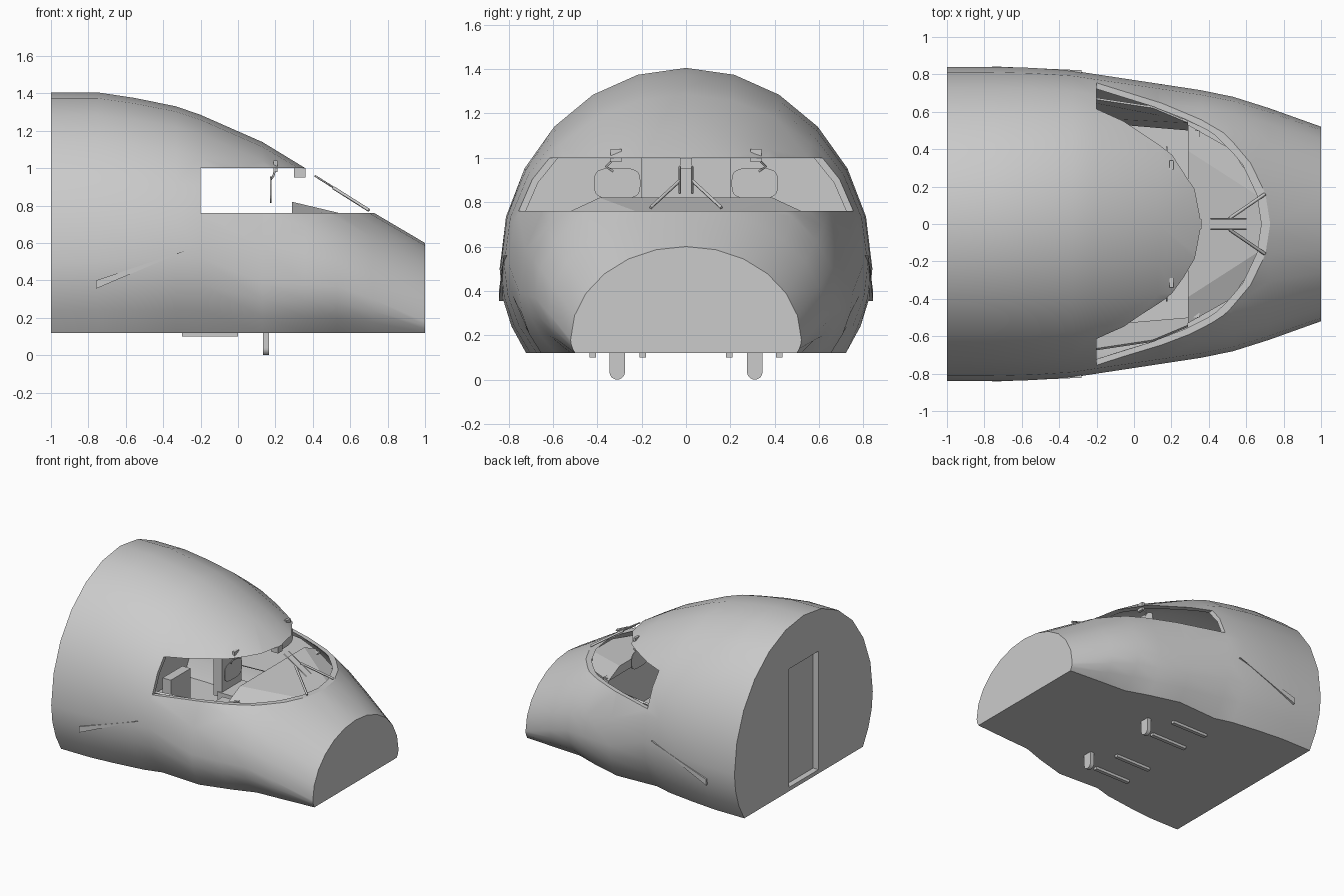
import bpy, bmesh, math
from mathutils import Vector

cube = bpy.data.objects.get("Cube")
if cube:
    bpy.data.objects.remove(cube)

grey = bpy.data.materials.new("light grey")
grey.use_nodes = True
grey.diffuse_color = (0.6, 0.6, 0.6, 1)
grey.node_tree.nodes["Principled BSDF"].inputs["Base Color"].default_value = (0.6, 0.6, 0.6, 1)

# Hull stations: x, half width, top, widest height, lower radius
STATIONS = [(-1, .84, 1.405, .50, .74), (-.75, .84, 1.405, .50, .74),
            (-.55, .835, 1.375, .51, .72), (-.33, .82, 1.33, .52, .70),
            (-.2, .80, 1.285, .52, .66), (.13, .75, 1.14, .39, .55),
            (.36, .715, 1.0, .38, .46), (.53, .68, .885, .37, .40),
            (.72, .62, .765, .30, .33), (1, .52, .60, .18, .22)]
FLOOR = .12


def make(name, bm):
    bmesh.ops.recalc_face_normals(bm, faces=bm.faces)
    mesh = bpy.data.meshes.new(name)
    bm.to_mesh(mesh)
    bm.free()
    mesh.materials.append(grey)
    obj = bpy.data.objects.new(name, mesh)
    bpy.context.collection.objects.link(obj)
    return obj


def box(name, x, y, z):
    bm = bmesh.new()
    bmesh.ops.create_cube(bm, size=1)
    for v in bm.verts:
        v.co = Vector([(r[0] + r[1]) / 2 + c * (r[1] - r[0]) for r, c in zip((x, y, z), v.co)])
    return make(name, bm)


def prism(name, front, back):
    """Solid between two matching polygons."""
    bm = bmesh.new()
    a = [bm.verts.new(p) for p in front]
    b = [bm.verts.new(p) for p in back]
    bm.faces.new(a)
    bm.faces.new(b[::-1])
    for i in range(len(a)):
        j = (i + 1) % len(a)
        bm.faces.new((a[i], b[i], b[j], a[j]))
    return make(name, bm)


def rod(name, points, radius):
    curve = bpy.data.curves.new(name, 'CURVE')
    curve.dimensions = '3D'
    curve.bevel_depth = radius
    curve.bevel_resolution = 0
    curve.use_fill_caps = True
    line = curve.splines.new('POLY')
    line.points.add(len(points) - 1)
    for p, co in zip(line.points, points):
        p.co = (*co, 1)
    curve.materials.append(grey)
    obj = bpy.data.objects.new(name, curve)
    bpy.context.collection.objects.link(obj)


def loft(name, inset, x_inset):
    bm = bmesh.new()
    rings = []
    floor = FLOOR + inset
    for x, w, top, mid, low in STATIONS:
        w, low = w - inset, low - inset
        x = max(-1 + x_inset, min(1 - x_inset, x))
        pts = []
        end = math.asin(min(.98, (mid - floor) / low))
        angles = [-end, -end * 2 / 3, -end / 3] + [math.radians(15 * i) for i in range(7)]
        for a in angles:
            r = low if a < 0 else top - inset - mid
            pts.append((w * math.cos(a), mid + r * math.sin(a)))
        ring = pts + [(-y, z) for y, z in pts[-2::-1]]
        rings.append([bm.verts.new((x, y, z)) for y, z in ring])
    n = len(rings[0])
    for a, b in zip(rings, rings[1:]):
        for i in range(n):
            j = (i + 1) % n
            bm.faces.new((a[i], a[j], b[j], b[i]))
    bm.faces.new(rings[0])
    bm.faces.new(rings[-1])
    return make(name, bm)


# Hull shell, hollowed, with window band and rear doorway cut through
hull = loft("fuselage_shell", 0, 0)
cutters = [loft("cabin_cutter", .03, .05),
           box("window_cutter", (-.2, 1.2), (-1, 1), (.76, 1.0)),
           box("door_cutter", (-1.1, -.9), (-.18, .18), (.15, 1.06))]
bpy.context.view_layer.objects.active = hull
for cutter in cutters:
    mod = hull.modifiers.new("cut", 'BOOLEAN')
    mod.operation = 'DIFFERENCE'
    mod.solver = 'EXACT'
    mod.object = cutter
    bpy.ops.object.modifier_apply(modifier=mod.name)
    bpy.data.objects.remove(cutter)
bpy.ops.object.select_all(action='DESELECT')
hull.select_set(True)
bpy.ops.object.shade_smooth_by_angle(angle=math.radians(30))

box("cabin_door", (-.955, -.935), (-.2, .2), (.14, 1.08))

# Instrument panel and sloping glare shield
edge = [(.29, .53, .755), (.29, .39, .82), (.29, -.39, .82), (.29, -.53, .755)]
nose = [(.52, .40, .735), (.71, .12, .72), (.71, -.12, .72), (.52, -.40, .735)]
prism("glare_shield", edge, nose)
box("instrument_panel", (.31, .35), (-.5, .5), (.3, .76))
box("centre_console", (-.2, .32), (-.1, .1), (.14, .42))
box("compass", (.30, .36), (-.028, .028), (.95, 1.0))

for side, s in (("left", 1), ("right", -1)):
    # Wiper arm and blade on the windscreen
    rod(f"{side}_wiper_arm", [(.70, .16 * s, .775), (.51, .03 * s, .895)], .009)
    rod(f"{side}_wiper_blade", [(.41, .028 * s, .96), (.60, .028 * s, .84)], .005)

    # Rounded display glass with hanging bracket
    outline = []
    for i in range(24):
        a = math.tau * i / 24
        c, t = math.cos(a), math.sin(a)
        outline.append((math.copysign(abs(c) ** .6, c) * .105 + .31 * s,
                        math.copysign(abs(t) ** .6, t) * .07 + .885))
    prism(f"{side}_display_glass", [(.172, y, z) for y, z in outline],
          [(.178, y, z) for y, z in outline])
    box(f"{side}_display_mount", (.19, .21), sorted((.29 * s, .34 * s)), (.98, 1.04))
    rod(f"{side}_display_arm", [(.20, .32 * s, 1.0), (.19, .36 * s, .96), (.175, .33 * s, .94)], .006)

    # Sloping side lining
    prism(f"{side}_side_lining",
          [(-.9, .77 * s, .75), (.1, .62 * s, .75), (.29, .54 * s, .74), (.29, .50 * s, .5), (-.9, .60 * s, .4)],
          [(-.9, .78 * s, .74), (.1, .63 * s, .74), (.29, .55 * s, .73), (.29, .51 * s, .49), (-.9, .61 * s, .39)])

    # Pilot seat and its rails
    y = .31 * s
    box(f"{side}_seat_cushion", (-.3, 0), (y - .13, y + .13), (.32, .40))
    box(f"{side}_seat_back", (-.34, -.27), (y - .12, y + .12), (.36, .73))
    box(f"{side}_seat_base", (-.24, -.06), (y - .08, y + .08), (.14, .33))
    for rail, ry in (("outer", .42 * s), ("inner", .195 * s)):
        box(f"{side}_{rail}_seat_rail", (-.3, 0), (ry - .014, ry + .014), (.10, .16))

    # Control column with rounded lower end
    foot = [(y + .035 * math.cos(a), .035 + .035 * math.sin(a))
            for a in [math.pi + math.pi * i / 10 for i in range(11)]]
    foot += [(y + .035, .5), (y - .035, .5)]
    prism(f"{side}_control_column", [(.135, *p) for p in foot], [(.165, *p) for p in foot])

    # Thin wedge along the outer flank
    flank = [(-.76, .843, .355), (-.76, .843, .40), (-.28, .822, .56)]
    prism(f"{side}_flank_wedge", [(x, v * s, z) for x, v, z in flank],
          [(x, (v - .03) * s, z) for x, v, z in flank])
